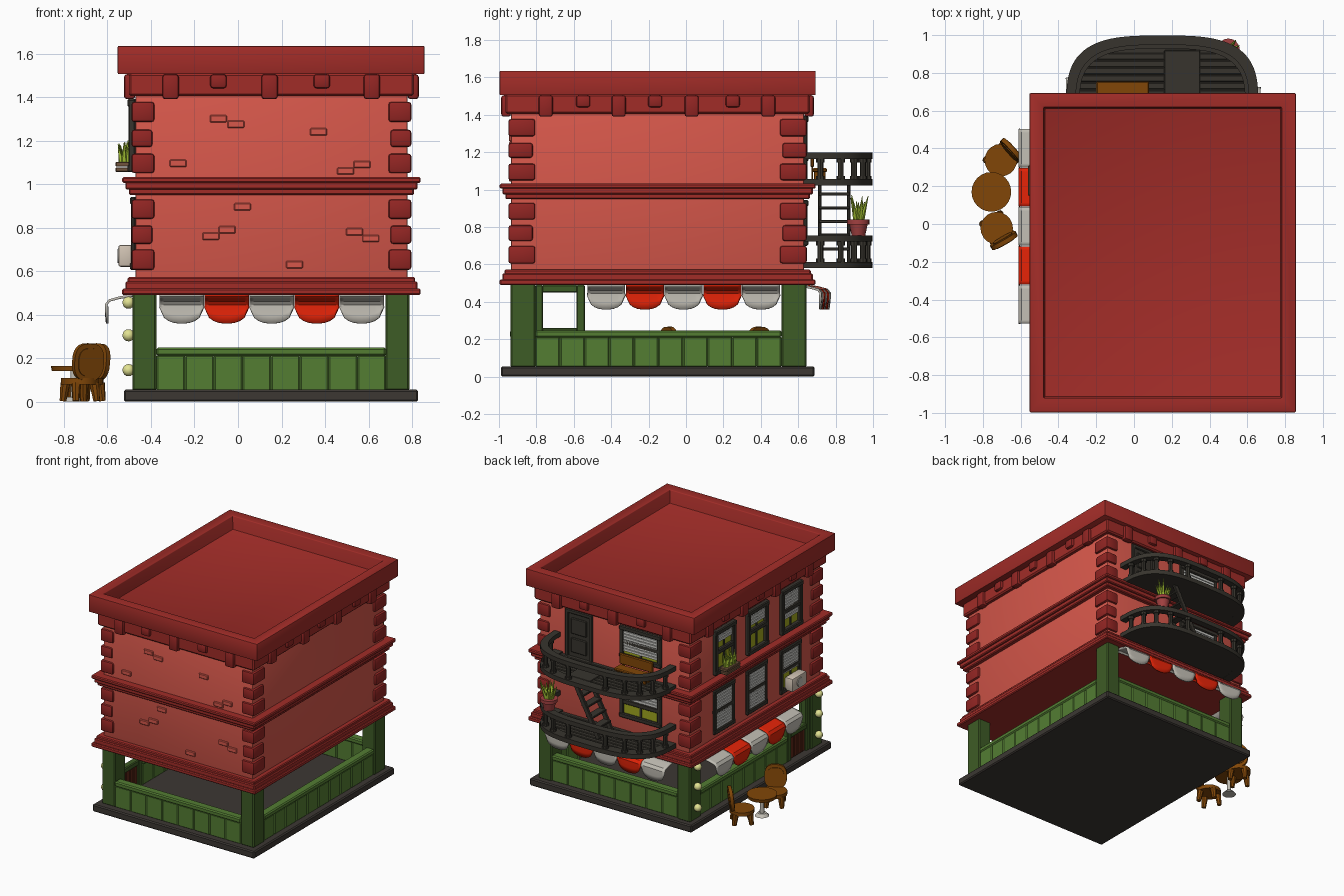
import bpy, bmesh, math, random
from mathutils import Matrix, Vector, Euler

if "Cube" in bpy.data.objects:
    bpy.data.objects.remove(bpy.data.objects["Cube"])

random.seed(4)
XL, XR, YF, YB = -0.472, 0.779, -0.936, 0.632   # upper wall faces
RGB = dict(wall=(214, 88, 76), trim=(160, 48, 44), quoin=(146, 42, 40), post=(64, 92, 42), panel=(84, 124, 54),
           base=(62, 58, 54), iron=(58, 55, 49), white=(192, 188, 178), red=(228, 40, 16), wood=(128, 72, 16),
           bulb=(226, 226, 145), pot=(160, 66, 66), leaf=(160, 190, 54), glass=(160, 166, 36),
           blind=(205, 205, 200), beige=(208, 194, 178), door=(92, 42, 28), box=(112, 84, 62))
parts = {}


def part(name, col):
    return parts.setdefault((name, col), bmesh.new())


def box(name, col, x0, x1, y0, y1, z0, z1, bev=0.006, seg=1, M=Matrix()):
    bm = part(name, col)
    T = Matrix.Translation(((x0 + x1) / 2, (y0 + y1) / 2, (z0 + z1) / 2))
    S = Matrix.Diagonal((abs(x1 - x0), abs(y1 - y0), abs(z1 - z0), 1))
    vs = bmesh.ops.create_cube(bm, size=1, matrix=M @ T @ S)['verts']
    if bev:
        bev = min(bev, 0.3 * min(abs(x1 - x0), abs(y1 - y0), abs(z1 - z0)))
        es = list({e for v in vs for e in v.link_edges})
        bmesh.ops.bevel(bm, geom=es, offset=bev, segments=seg, profile=0.5, affect='EDGES')


def sbox(name, col, side, u0, u1, z0, z1, o0, o1, bev=0.006, seg=1):
    """Box on one wall: u along the wall, o outward from it."""
    if side in 'FB':
        a, b = (YF - o0, YF - o1) if side == 'F' else (YB + o0, YB + o1)
        box(name, col, u0, u1, min(a, b), max(a, b), z0, z1, bev, seg)
    else:
        a, b = (XL - o0, XL - o1) if side == 'L' else (XR + o0, XR + o1)
        box(name, col, min(a, b), max(a, b), u0, u1, z0, z1, bev, seg)


def slab(name, col, o, z0, z1, bev=0.006, seg=1):
    box(name, col, XL - o, XR + o, YF - o, YB + o, z0, z1, bev, seg)


def cone(name, col, p, q, r1, r2, n=12):
    p, q = Vector(p), Vector(q)
    M = Matrix.Translation((p + q) / 2) @ (q - p).to_track_quat('Z', 'Y').to_matrix().to_4x4()
    bmesh.ops.create_cone(part(name, col), cap_ends=True, segments=n, radius1=r1, radius2=r2,
                          depth=(q - p).length, matrix=M)


def beam(name, col, p, q, w, h):
    p, q = Vector(p), Vector(q)
    M = Matrix.Translation(p) @ (q - p).to_track_quat('X', 'Z').to_matrix().to_4x4()
    box(name, col, 0, (q - p).length, -w / 2, w / 2, -h / 2, h / 2, 0.003, M=M)


def leaves(x, y, z, n, h, spread):
    for i in range(n):
        a = i * 2.4
        s = spread * random.uniform(0.5, 1)
        cone('leaves', 'leaf', (x + 0.3 * s * math.cos(a), y + 0.3 * s * math.sin(a), z),
             (x + s * math.cos(a), y + s * math.sin(a), z + h * random.uniform(0.65, 1)), 0.016, 0.002, 5)


# base, corner posts, ground floor panels
box('base_slab', 'base', -0.525, 0.828, -0.99, 0.687, 0, 0.055, 0.008)
for x in (-0.485, 0.677):
    for y in (-0.937, 0.51):
        box('corner_posts', 'post', x, x + 0.11, y, y + 0.133, 0.05, 0.5, 0.008)
for side, a, b, n in (('F', -0.375, 0.68, 8), ('B', -0.375, 0.68, 8), ('R', -0.805, 0.51, 10), ('L', -0.54, 0.51, 8)):
    w = (b - a) / n
    for i in range(n):
        sbox('low_wall_panels', 'panel', side, a + i * w, a + (i + 1) * w, 0.05, 0.215, -0.05, 0.0, 0.007)
    sbox('low_wall_rail', 'panel', side, a, b, 0.21, 0.248, -0.06, 0.006, 0.008)

# entrance door on the left side
for u0, u1, z0, z1 in ((-0.805, -0.765, 0.05, 0.49), (-0.585, -0.54, 0.05, 0.49), (-0.77, -0.58, 0.45, 0.49), (-0.77, -0.58, 0.22, 0.26)):
    sbox('door_frame', 'post', 'L', u0, u1, z0, z1, -0.05, 0.0)
for i in range(4):
    sbox('door_boards', 'door', 'L', -0.765 + i * 0.045, -0.72 + i * 0.045, 0.055, 0.225, -0.04, -0.01)

# upper storeys, ledges, cornice
slab('upper_walls', 'wall', 0, 0.5, 1.5, 0.01, 2)
for z, up in ((0.49, 0), (0.95, 1)):
    slab('ledges', 'trim', 0.03 if up else 0.06, z, z + 0.03)
    slab('ledges', 'trim', 0.046, z + 0.025, z + 0.062)
    slab('ledges', 'trim', 0.06 if up else 0.035, z + 0.055, z + 0.082)
slab('cornice', 'trim', 0.03, 1.405, 1.51, 0.01)
for side, us in (('F', (-0.31, -0.09, 0.145, 0.385, 0.615)), ('B', (-0.31, -0.09, 0.145, 0.385, 0.615)),
                 ('R', (-0.75, -0.55, -0.36, -0.165, 0.03, 0.25, 0.44)), ('L', (-0.75, -0.55, -0.36, -0.165, 0.03, 0.25, 0.44))):
    for i, u in enumerate(us):
        sbox('cornice_brackets', 'quoin', side, u - 0.038, u + 0.038, 1.44 if i % 2 else 1.39, 1.505, 0, 0.052, 0.014, 2)

# roof with sunken top
bm = part('roof', 'trim')
M = Matrix.Translation((0.152, -0.152, 1.57)) @ Matrix.Diagonal((1.41, 1.69, 0.13, 1))
bmesh.ops.create_cube(bm, size=1, matrix=M)
bm.normal_update()
top = max(bm.faces, key=lambda f: f.calc_center_median().z)
for t in (0.075, 0.006):
    bmesh.ops.inset_individual(bm, faces=[top], thickness=t, use_even_offset=True)
bmesh.ops.translate(bm, verts=top.verts[:], vec=(0, 0, -0.1))
bm.normal_update()
es = [e for e in bm.edges if e.calc_face_angle(0) > 0.5]
bmesh.ops.bevel(bm, geom=es, offset=0.006, segments=2, profile=0.5, affect='EDGES')

# corner stones
for z0, z1, w in ((0.605, 0.7, 1), (0.725, 0.81, 0.9), (0.84, 0.93, 1), (1.05, 1.14, 1), (1.17, 1.25, 0.9), (1.285, 1.378, 1)):
    for x, sx in ((XL, 1), (XR, -1)):
        for y, sy in ((YF, 1), (YB, -1)):
            xs, ys = sorted((x - sx * 0.018, x + sx * 0.088 * w)), sorted((y - sy * 0.014, y + sy * 0.13 * w))
            box('corner_stones', 'quoin', *xs, *ys, z0, z1, 0.014, 2)

# raised bricks on the front
for x, z in ((-0.09, 1.3), (-0.01, 1.275), (0.37, 1.24), (0.495, 1.06), (0.57, 1.09), (-0.275, 1.095), (0.02, 0.895),
             (-0.05, 0.79), (-0.125, 0.76), (0.535, 0.78), (0.61, 0.75), (0.26, 0.63)):
    sbox('raised_bricks', 'wall', 'F', x - 0.039, x + 0.039, z - 0.017, z + 0.017, -0.005, 0.01, 0.005)


# windows
def window(side, u, z0, z1, w, blind, o=0.032):
    a, b, t = u - w / 2, u + w / 2, 0.035
    sbox('window_glass', 'glass', side, a + 0.01, b - 0.01, z0 + 0.01, z1 - 0.01, -0.01, 0.006, 0)
    for v in (a, b - t):
        sbox('window_frames', 'iron', side, v, v + t, z0, z1, 0, o)
    for v in (z0, (z0 + z1 - t) / 2, z1 - t):
        sbox('window_frames', 'iron', side, a, b, v, v + t, 0, o - 0.002 if z0 < v < z1 - t else o + 0.004)
    sbox('window_frames', 'iron', side, u - 0.008, u + 0.008, z0, z1, 0, 0.012, 0)
    n = int((z1 - z0 - 2 * t) * blind / 0.022)
    for i in range(n):
        z = z1 - t - 0.022 * (i + 1)
        sbox('window_blinds', 'blind', side, a + t, b - t, z, z + 0.017, 0.004, 0.016, 0)


for k, u in enumerate((0.235, -0.155, -0.56)):
    window('L', u, 1.055, 1.39, 0.25, (0.3, 0.4, 0.8)[k])
    window('L', u, 0.605, 0.94, 0.25, (1, 1, 0.6)[k], 0.02)
window('B', -0.07, 1.15, 1.395, 0.35, 1, 0.018)
window('B', -0.07, 0.7, 0.945, 0.35, 0.4, 0.018)

# balcony door
sbox('balcony_door', 'iron', 'B', 0.34, 0.55, 1.04, 1.38, 0, 0.008)
for u0, u1, z0, z1 in ((0.33, 0.36, 1.04, 1.4), (0.53, 0.56, 1.04, 1.4), (0.33, 0.56, 1.37, 1.4), (0.38, 0.51, 1.08, 1.19), (0.38, 0.51, 1.22, 1.34)):
    sbox('balcony_door', 'iron', 'B', u0, u1, z0, z1, 0, 0.018)


# scalloped awnings (skew pulls the far end back into the wall)
def awning(side, a, b, out, skew=0.0):
    w, n = (b - a) / 5, 10
    for k in range(5):
        bm, rows = part('awning_%s_%d' % ('left' if side == 'L' else 'back', k + 1), 'red' if k % 2 else 'white'), []
        for i in range(n + 1):
            s = 2 * i / n - 1
            drop = 0.085 * (1 - abs(s) ** 2.4) ** 0.5
            u = a + w * (k + 0.5 + 0.49 * s)
            d = skew * (u - a) / (b - a)
            prof = ((0, 0.49), (out * 0.55, 0.478), (out * 0.9, 0.465), (out, 0.447), (out, 0.44 - drop * 0.5), (out * 0.97, 0.436 - drop * 0.9))
            rows.append([bm.verts.new((XL - o, u, z) if side == 'L' else (u, YB + o - d, z)) for o, z in prof])
        for r, q in zip(rows, rows[1:]):
            for j in range(5):
                bm.faces.new((r[j], r[j + 1], q[j + 1], q[j]))


awning('L', -0.53, 0.505, 0.133)
awning('B', -0.362, 0.672, 0.137, 0.05)

# bulbs on the left posts
for y in (-0.87, 0.577):
    for z in (0.145, 0.305, 0.455):
        bmesh.ops.create_uvsphere(part('bulbs', 'bulb'), u_segments=12, v_segments=8, radius=0.028, matrix=Matrix.Translation((-0.503, y, z)))


# balconies
def arc(t, inset):
    c, s = math.cos(t), math.sin(t)
    return (0.15 + (0.508 - inset) * math.copysign(abs(c) ** 0.62, c), YB + (0.366 - inset) * max(s, 0) ** 0.66)


def band(name, z0, z1, inset, w):
    bm, prev = part(name, 'iron'), None
    for i in range(49):
        t = math.pi * i / 48
        (xo, yo), (xi, yi) = arc(t, inset), arc(t, inset + w)
        cur = [bm.verts.new(p) for p in ((xo, yo, z0), (xo, yo, z1), (xi, yi, z1), (xi, yi, z0))]
        if prev:
            for j in range(4):
                bm.faces.new((prev[j], prev[(j + 1) % 4], cur[(j + 1) % 4], cur[j]))
        prev = cur


for z in (0.58, 1.022):
    band('balcony_edges', z, z + 0.034, 0, 0.07)
    band('balcony_rails', z + 0.142, z + 0.176, 0, 0.05)
    bm = part('balcony_floors', 'iron')
    f = bm.faces.new([bm.verts.new((*arc(math.pi * i / 48, 0.004), z + 0.001)) for i in range(49)])
    ext = bmesh.ops.extrude_face_region(bm, geom=[f])['geom']
    bmesh.ops.translate(bm, verts=[v for v in ext if isinstance(v, bmesh.types.BMVert)], vec=(0, 0, 0.016))
    for i in range(10):
        t = math.pi * (0.04 + 0.92 * i / 9)
        x, y = arc(t, 0.026)
        cone('balusters', 'iron', (x, y, z + 0.03), (x, y, z + 0.145), 0.016, 0.016, 8)
        for h in (0.03, 0.122):
            cone('balusters', 'iron', (x, y, z + h), (x, y, z + h + 0.022), 0.023, 0.023, 8)
    for i in range(7):
        y = 0.636 + i * 0.039
        hw = 0.46 * max(0.0, 1 - ((y + 0.02 - YB) / 0.335) ** 3) ** (1 / 3)
        box('balcony_decks', 'iron', 0.15 - hw, 0.15 + hw, y, y + 0.034, z + 0.01, z + 0.026, 0.004)
box('stair_hatch', 'iron', 0.16, 0.35, 0.69, 0.92, 1.04, 1.054, 0.003)

# stairs between balconies
for y in (0.715, 0.87):
    beam('stair_stringers', 'iron', (0.12, y, 0.61), (0.35, y, 1.045), 0.02, 0.035)
for i in range(1, 6):
    f = i / 6
    x, z = 0.12 + 0.23 * f, 0.61 + 0.44 * f
    box('stair_treads', 'iron', x - 0.03, x + 0.03, 0.71, 0.875, z - 0.008, z + 0.008, 0.003)

# bench on the upper balcony
box('bench', 'wood', -0.2, 0.08, 0.675, 0.755, 1.095, 1.115)
box('bench', 'wood', -0.2, 0.08, 0.665, 0.685, 1.12, 1.2)
for x in (-0.18, 0.04):
    for y in (0.685, 0.725):
        box('bench', 'wood', x, x + 0.02, y, y + 0.02, 1.05, 1.1, 0.003)
    box('bench', 'wood', x, x + 0.02, 0.67, 0.68, 1.05, 1.15, 0.003)

# potted plant, window planter, air conditioner
cone('plant_pot', 'pot', (0.5, 0.922, 0.753), (0.5, 0.922, 0.82), 0.036, 0.05, 16)
cone('plant_pot', 'pot', (0.5, 0.922, 0.815), (0.5, 0.922, 0.84), 0.06, 0.06, 16)
leaves(0.5, 0.922, 0.835, 11, 0.14, 0.068)
for z in (1.055, 1.08):
    sbox('window_planter', 'box', 'L', 0.15, 0.31, z, z + 0.022, 0.025, 0.09, 0.004)
for y in (0.19, 0.23, 0.27):
    leaves(-0.525, y, 1.095, 5, 0.11, 0.035)
sbox('air_conditioner', 'beige', 'L', -0.66, -0.49, 0.62, 0.72, 0.01, 0.078, 0.01, 2)
cone('air_conditioner', 'white', (-0.546, -0.575, 0.67), (-0.554, -0.575, 0.67), 0.036, 0.032, 16)

# cafe table
cone('table_top', 'wood', (-0.755, 0.17, 0.14), (-0.755, 0.17, 0.165), 0.1, 0.105, 24)
cone('table_stem', 'white', (-0.755, 0.17, 0.015), (-0.755, 0.17, 0.142), 0.016, 0.014)
cone('table_stem', 'white', (-0.755, 0.17, 0), (-0.755, 0.17, 0.022), 0.05, 0.03, 16)

# two chairs, backs turned away from the table
for k, (cx, cy, ang) in enumerate(((-0.705, 0.338, 42), (-0.727, -0.022, -60))):
    name, a = 'chair_%d' % (k + 1), math.radians(ang)
    M = Matrix.Translation((cx, cy, 0)) @ Matrix.Rotation(a, 4, 'Z')
    cone(name, 'wood', M @ Vector((0, 0, 0.08)), M @ Vector((0, 0, 0.108)), 0.086, 0.086, 20)
    for sx in (-1, 1):
        for sy in (-1, 1):
            cone(name, 'wood', M @ Vector((0.06 * sx, 0.055 * sy, 0.003)), M @ Vector((0.05 * sx, 0.048 * sy, 0.085)), 0.016, 0.024, 8)
    # rounded back panel with a raised middle
    B = M @ Matrix.Translation((0.076, 0, 0.182)) @ Euler((0, math.radians(6), 0)).to_matrix().to_4x4()
    for sc, r in ((1, 0.024), (0.75, 0.034)):
        vs = bmesh.ops.create_cone(part(name, 'wood'), cap_ends=True, segments=24, radius1=1, radius2=1, depth=r)['verts']
        for v in vs:
            c, s = [math.copysign(abs(q) ** 0.75, q) for q in v.co.xy]
            v.co = B @ Vector((v.co.z, 0.078 * sc * c, 0.086 * sc * s))

# turn every part into an object
mats = {}
for key, c in RGB.items():
    mats[key] = bpy.data.materials.new(key)
    mats[key].diffuse_color = [(v / 255) ** 2.2 for v in c] + [1]
for (name, col), bm in parts.items():
    bmesh.ops.recalc_face_normals(bm, faces=bm.faces[:])
    me = bpy.data.meshes.new(name)
    bm.to_mesh(me)
    bm.free()
    me.materials.append(mats[col])
    ob = bpy.data.objects.new(name, me)
    bpy.context.collection.objects.link(ob)
    if name.startswith('awning'):
        sol = ob.modifiers.new('thickness', 'SOLIDIFY')
        sol.thickness, sol.offset = 0.012, 0
    ob.select_set(True)
    bpy.context.view_layer.objects.active = ob
bpy.ops.object.shade_smooth_by_angle(angle=math.radians(35))

for m in bpy.data.materials:
    if m.users and not m.is_grease_pencil:
        m.use_nodes = True
        m.node_tree.nodes["Principled BSDF"].inputs["Base Color"].default_value = m.diffuse_color
